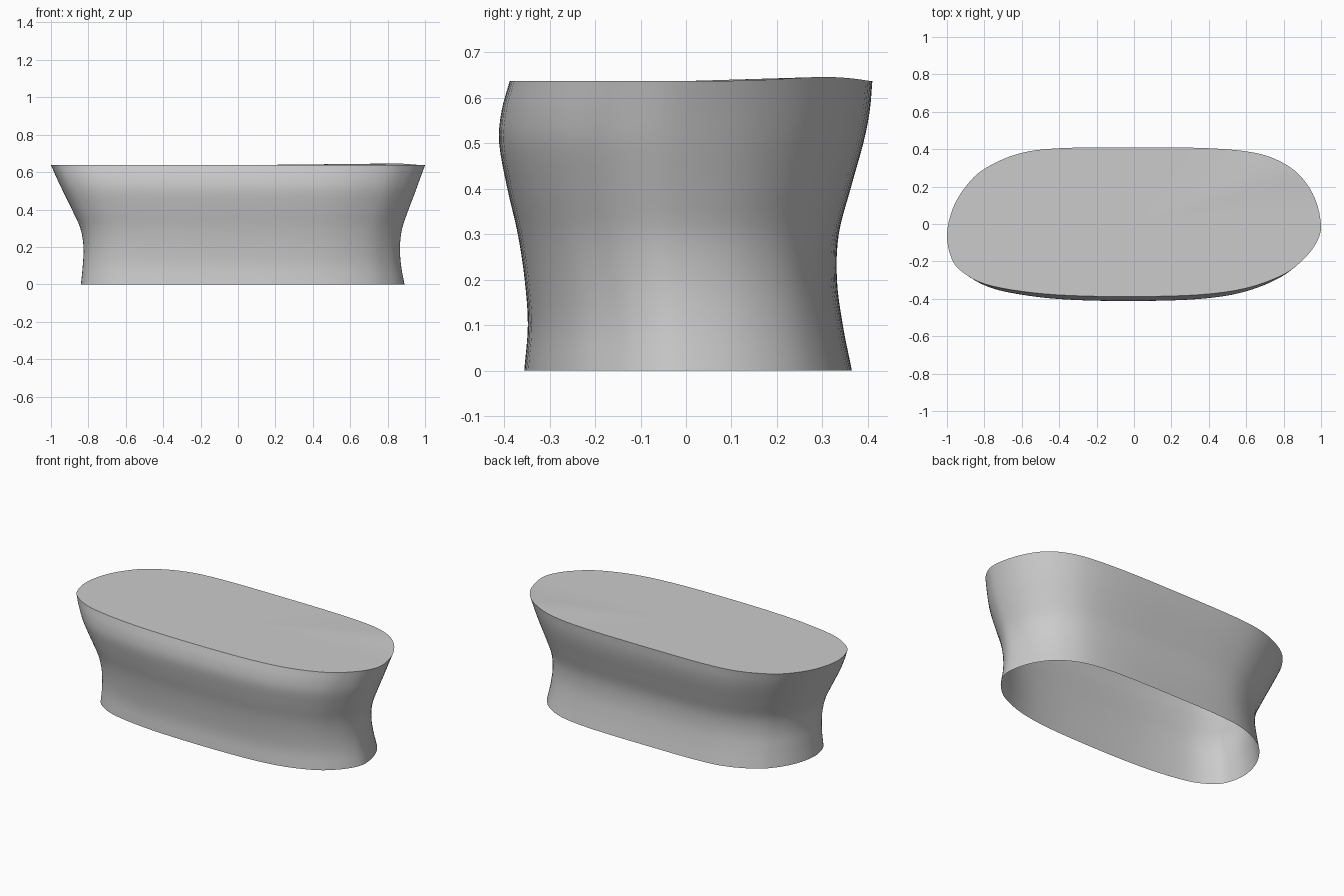
import bpy, bmesh, math

if "Cube" in bpy.data.objects:
    bpy.data.objects.remove(bpy.data.objects["Cube"])

# Rim outline seen from above (counter-clockwise)
OUTLINE = [(1, -.01), (.97, .13), (.9, .245), (.8, .325), (.65, .38), (.4, .405),
           (0, .41), (-.4, .405), (-.62, .375), (-.8, .295), (-.9, .2), (-.97, .08),
           (-1, -.06), (-.975, -.185), (-.92, -.255), (-.8, -.32), (-.6, -.36),
           (-.35, -.382), (0, -.388), (.35, -.378), (.6, -.343), (.8, -.27),
           (.91, -.185), (.975, -.1)]

# Wall profile: z, left x, right x, front y, back y
LEVELS = [(0, -.84, .89, -.356, .365), (.1, -.83, .872, -.348, .345),
          (.2, -.826, .866, -.355, .332), (.3, -.843, .878, -.37, .336),
          (.4, -.888, .912, -.393, .362), (.5, -.937, .95, -.411, .39),
          (.57, -.97, .975, -.406, .404), (.637, -1, 1, -.388, .41)]


def smooth(points, steps, closed):
    """Catmull-Rom resampling of a list of tuples."""
    n = len(points)

    def get(i):
        if closed:
            return points[i % n]
        if i < 0:
            return tuple(2 * a - b for a, b in zip(points[0], points[1]))
        if i >= n:
            return tuple(2 * a - b for a, b in zip(points[-1], points[-2]))
        return points[i]

    out = []
    for i in range(n if closed else n - 1):
        p = [get(i + k) for k in (-1, 0, 1, 2)]
        for s in range(steps):
            t = s / steps
            out.append(tuple(.5 * (2 * b + (c - a) * t + (2 * a - 5 * b + 4 * c - d) * t * t
                                   + (3 * b - a - 3 * c + d) * t ** 3)
                             for a, b, c, d in zip(*p)))
    if not closed:
        out.append(points[-1])
    return out


def remap(v, a, b, c, d):
    return c + (v - a) / (b - a) * (d - c)


# Flared wall, open at the bottom
bm = bmesh.new()
outline = smooth(OUTLINE, 4, True)
rings = []
for z, left, right, front, back in smooth(LEVELS, 4, False):
    ring = []
    for x, y in outline:
        # Slight lift of the back right rim
        lift = .009 * math.exp(-((x - .82) / .25) ** 2 - ((y - .3) / .13) ** 2)
        ring.append(bm.verts.new((remap(x, -1, 1, left, right),
                                  remap(y, -.388, .41, front, back),
                                  z + lift * (z / .637) ** 3)))
    rings.append(ring)
n = len(outline)
for lo, hi in zip(rings, rings[1:]):
    for i in range(n):
        j = (i + 1) % n
        bm.faces.new((lo[i], lo[j], hi[j], hi[i]))

# Flat lid
center = bm.verts.new((0, 0, .637))
for i in range(n):
    bm.faces.new((rings[-1][i], rings[-1][(i + 1) % n], center))

mesh = bpy.data.meshes.new("flared_body")
bm.to_mesh(mesh)
bm.free()
body = bpy.data.objects.new("flared_body", mesh)
bpy.context.collection.objects.link(body)
bpy.context.view_layer.objects.active = body
body.select_set(True)
bpy.ops.object.shade_smooth_by_angle(angle=math.radians(35))
